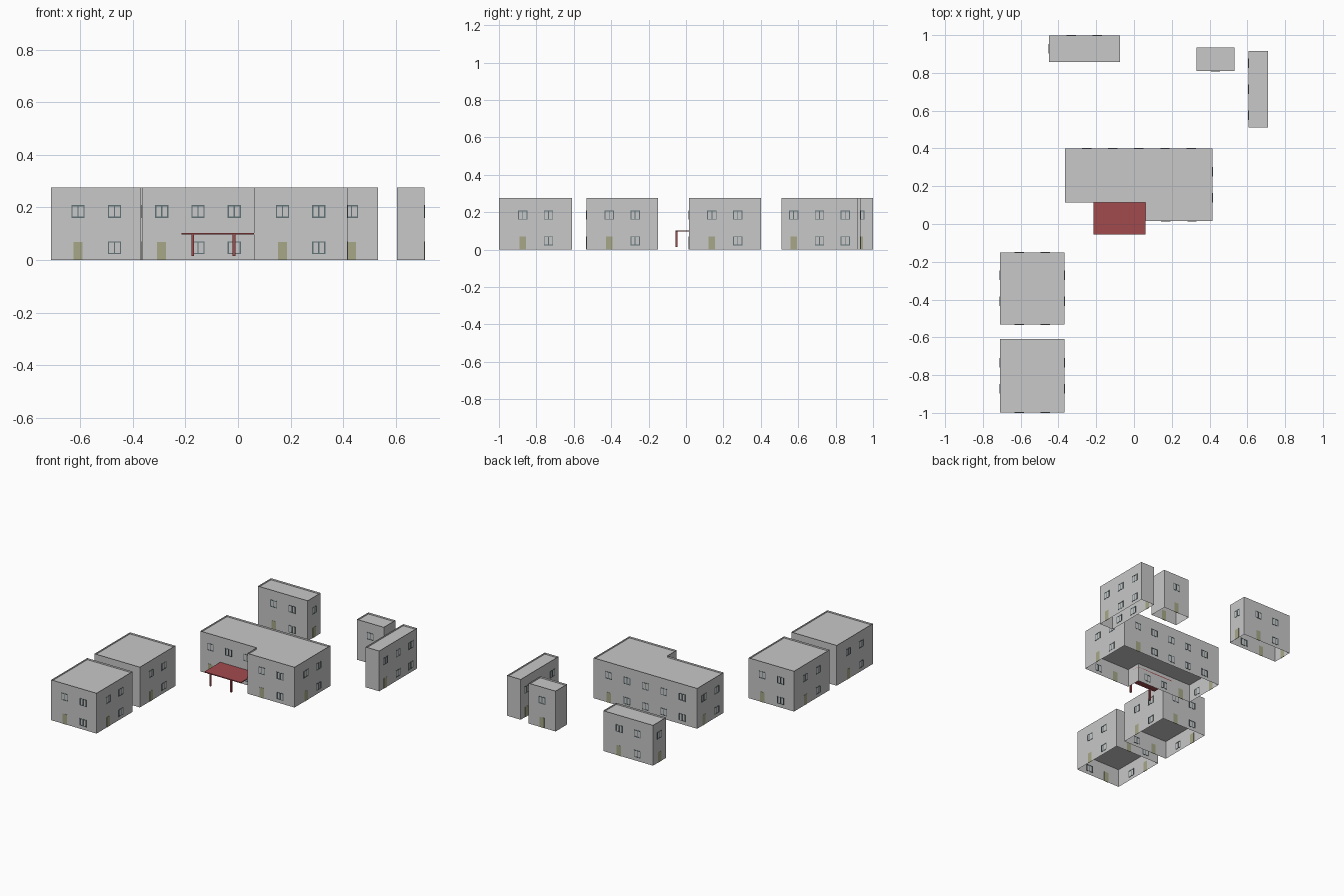
import bpy, bmesh, math
from mathutils import Vector

if "Cube" in bpy.data.objects:
    bpy.data.objects.remove(bpy.data.objects["Cube"])

H, ROOF, SLAB = 0.275, 0.264, 0.125      # wall top, sunken roof, upper floor
STOREY, PITCH = 0.1375, 0.138


def material(name, rgb):
    m = bpy.data.materials.new(name)
    m.diffuse_color = (*rgb, 1)
    m.use_nodes = True
    m.node_tree.nodes["Principled BSDF"].inputs["Base Color"].default_value = m.diffuse_color
    return m


GREY = material("wall_grey", (0.58, 0.58, 0.58))
OLIVE = material("door_olive", (0.38, 0.39, 0.24))
SLATE = material("frame_slate", (0.12, 0.17, 0.18))
RED = material("canopy_red", (0.36, 0.07, 0.075))


def finish(name, bm, mat):
    me = bpy.data.meshes.new(name)
    bm.to_mesh(me)
    bm.free()
    me.materials.append(mat)
    ob = bpy.data.objects.new(name, me)
    bpy.context.collection.objects.link(ob)
    return ob


def box(bm, a, b, z0, z1, n, t):
    """Upright box from plan point a to b, half thickness t along normal n."""
    lo = [bm.verts.new((*(p + n * s).to_2d(), z0)) for p, s in ((a, -t), (b, -t), (b, t), (a, t))]
    hi = [bm.verts.new((v.co.x, v.co.y, z1)) for v in lo]
    bm.faces.new(lo)
    bm.faces.new(hi)
    for i in range(4):
        j = (i + 1) % 4
        bm.faces.new((lo[i], lo[j], hi[j], hi[i]))
    bmesh.ops.recalc_face_normals(bm, faces=bm.faces)


def window(bm, c, d, n, z):
    """Frame with one central mullion."""
    w, h, r, t = 0.025, 0.048, 0.0022, 0.0015
    for s in (-w + r, 0, w - r):
        box(bm, c + d * (s - r), c + d * (s + r), z, z + h, n, t)
    for q in (z, z + h - 2 * r):
        box(bm, c - d * w, c + d * w, q, q + 2 * r, n, t)


def building(name, outline):
    shell, doors, frames = bmesh.new(), bmesh.new(), bmesh.new()
    pts = [Vector(p) for p in outline]
    for i, a in enumerate(pts):
        b = pts[(i + 1) % len(pts)]
        shell.faces.new([shell.verts.new((p.x, p.y, z)) for p, z in ((a, 0), (b, 0), (b, H), (a, H))])
        # evenly spaced openings centred on the wall; the first one is the door
        length = (b - a).length
        d = (b - a).normalized()
        n = Vector((d.y, -d.x))
        count = math.floor(length / 0.134)
        for k in range(count):
            c = a + d * ((length - (count - 1) * PITCH) / 2 + k * PITCH)
            window(frames, c, d, n, 0.023 + STOREY)
            if k == 0:
                box(doors, c - d * 0.017, c + d * 0.017, 0, 0.069, n, 0.0015)
            else:
                window(frames, c, d, n, 0.023)
    # roof and upper floor
    for z in (ROOF, SLAB):
        shell.faces.new([shell.verts.new((p.x, p.y, z)) for p in pts])
    finish(name + "_shell", shell, GREY)
    finish(name + "_doors", doors, OLIVE)
    finish(name + "_window_frames", frames, SLATE)


def rect(x0, x1, y0, y1):
    return [(x0, y0), (x1, y0), (x1, y1), (x0, y1)]


building("front_house", rect(-0.71, -0.368, -0.9985, -0.61))
building("second_house", rect(-0.71, -0.368, -0.532, -0.15))
building("main_block", [(-0.364, 0.115), (0.06, 0.115), (0.06, 0.015),
                        (0.416, 0.015), (0.416, 0.4), (-0.364, 0.4)])
building("rear_house", rect(-0.45, -0.075, 0.858, 0.9985))
building("small_house", rect(0.33, 0.533, 0.81, 0.934))
building("narrow_house", rect(0.605, 0.7085, 0.51, 0.917))

# canopy roof
bm = bmesh.new()
box(bm, Vector((-0.215, 0.03)), Vector((0.06, 0.03)), 0.097, 0.103, Vector((0, 1)), 0.085)
finish("canopy_roof", bm, RED)

# canopy posts
for side, x in (("left", -0.172), ("right", -0.015)):
    bm = bmesh.new()
    box(bm, Vector((x - 0.005, -0.05)), Vector((x + 0.005, -0.05)), 0.015, 0.097, Vector((0, 1)), 0.005)
    finish(side + "_canopy_post", bm, RED)
